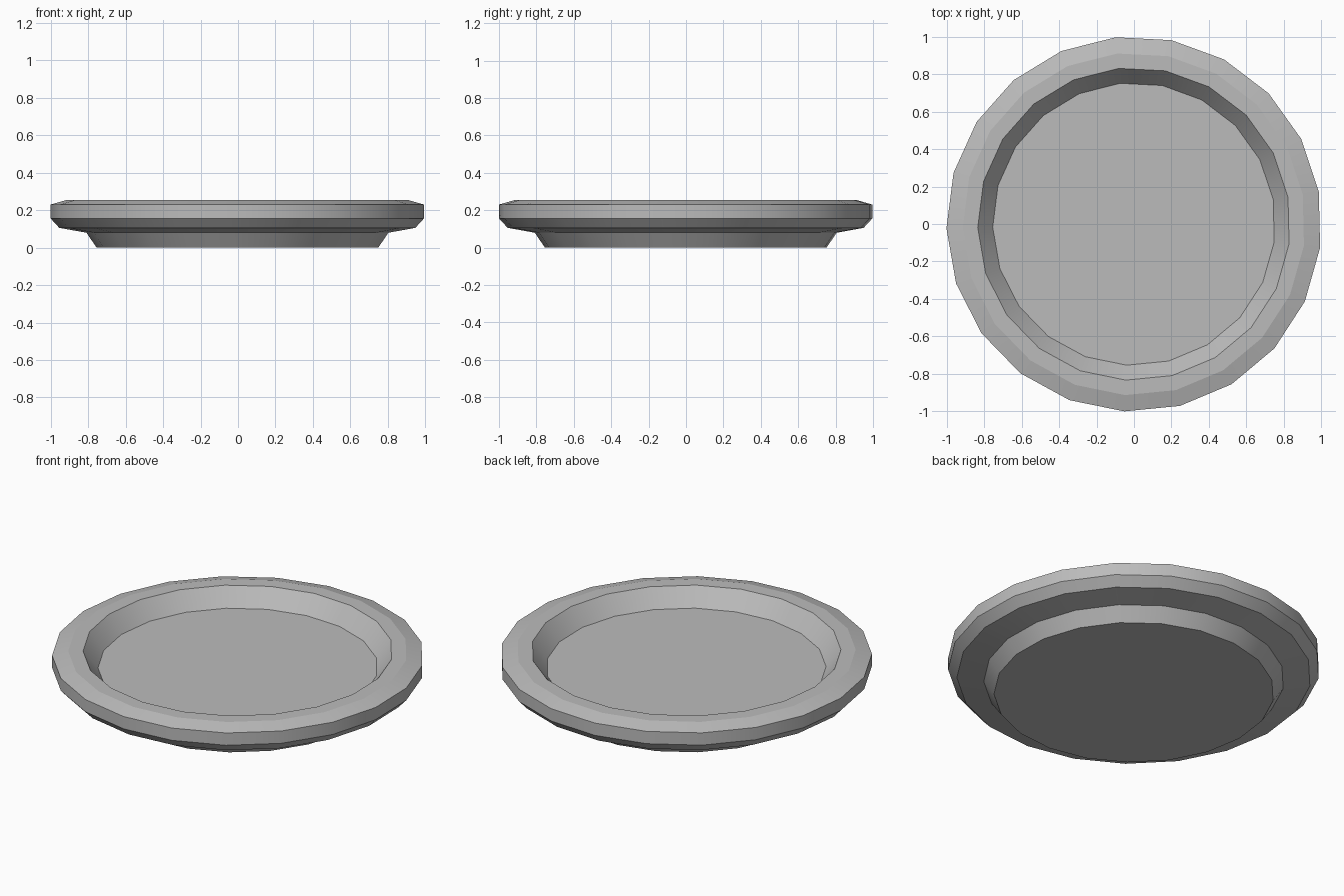
import bpy, bmesh, math

cube = bpy.data.objects.get("Cube")
if cube:
    bpy.data.objects.remove(cube)

SIDES = 21
START = math.radians(95.6)

# Radius and height, from the underside out over the rim to the inner floor
PROFILE = [(0.755, 0.0), (0.81, 0.08), (0.955, 0.106), (1.002, 0.157),
           (1.002, 0.23), (0.915, 0.255), (0.835, 0.255), (0.755, 0.155)]

grey = bpy.data.materials.new("plain grey")
grey.use_nodes = True
colour = (0.5, 0.5, 0.5, 1)
grey.diffuse_color = colour
grey.node_tree.nodes["Principled BSDF"].inputs["Base Color"].default_value = colour

# Spin the profile into rings
bm = bmesh.new()
rings = []
for r, z in PROFILE:
    angles = [START + math.tau * i / SIDES for i in range(SIDES)]
    rings.append([bm.verts.new((r * math.cos(a), r * math.sin(a), z)) for a in angles])

# Walls, smooth around the dish
for low, high in zip(rings, rings[1:]):
    for i in range(SIDES):
        j = (i + 1) % SIDES
        bm.faces.new((low[i], low[j], high[j], high[i])).smooth = True

# Underside and inner floor
bm.faces.new(list(reversed(rings[0])))
bm.faces.new(rings[-1])

# Keep every ring crisp
for ring in rings:
    for i in range(SIDES):
        bm.edges.get((ring[i - 1], ring[i])).smooth = False

mesh = bpy.data.meshes.new("dish")
bm.to_mesh(mesh)
bm.free()
mesh.materials.append(grey)
dish = bpy.data.objects.new("dish", mesh)
bpy.context.collection.objects.link(dish)
